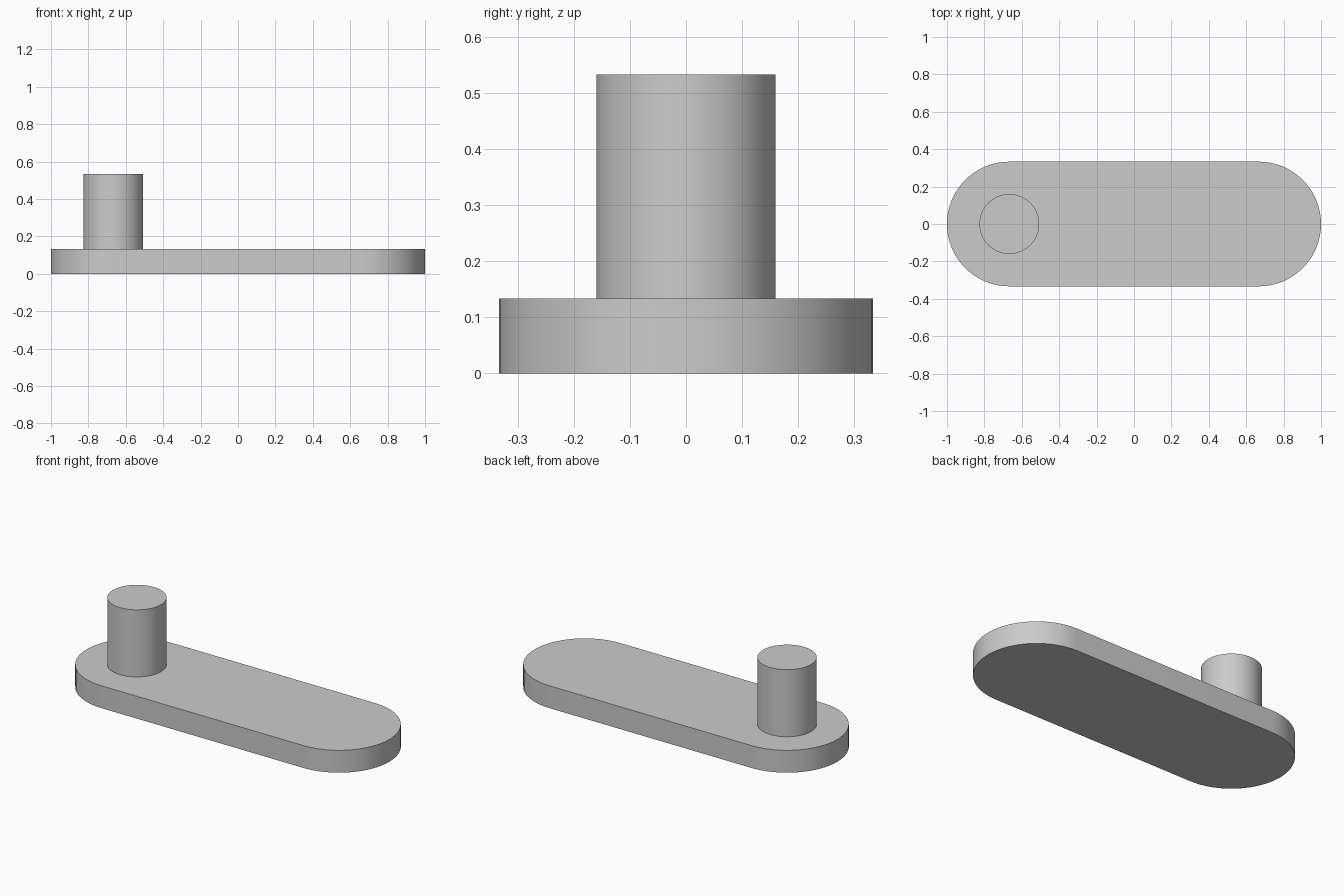
import bpy
import bmesh
from math import cos, sin, pi

cube = bpy.data.objects.get("Cube")
if cube:
    bpy.data.objects.remove(cube, do_unlink=True)

END_R = 1 / 3          # radius of the rounded ends
END_X = 1 - END_R      # centre of each rounded end
THICK = 0.1333
PIN_R = 0.16
PIN_TOP = 0.5333
STEPS = 32             # segments per half circle

grey = bpy.data.materials.new("plain grey")
grey.use_nodes = True
colour = (0.6, 0.6, 0.6, 1)
grey.diffuse_color = colour
grey.node_tree.nodes["Principled BSDF"].inputs["Base Color"].default_value = colour


def arc(cx, radius, start, steps):
    """Points of a half circle, counter-clockwise from the start angle."""
    return [(cx + radius * cos(start + pi * i / steps),
             radius * sin(start + pi * i / steps)) for i in range(steps + 1)]


def extrude_outline(name, outline, bottom, top):
    """Closed solid from a flat outline, smooth round its curved sides."""
    bm = bmesh.new()
    base = bm.faces.new([bm.verts.new((x, y, bottom)) for x, y in outline])
    result = bmesh.ops.extrude_face_region(bm, geom=[base], use_keep_orig=True)
    verts = [g for g in result["geom"] if isinstance(g, bmesh.types.BMVert)]
    bmesh.ops.translate(bm, verts=verts, vec=(0, 0, top - bottom))
    bmesh.ops.recalc_face_normals(bm, faces=bm.faces)
    mesh = bpy.data.meshes.new(name)
    bm.to_mesh(mesh)
    bm.free()
    mesh.materials.append(grey)
    obj = bpy.data.objects.new(name, mesh)
    bpy.context.collection.objects.link(obj)
    bpy.ops.object.select_all(action="DESELECT")
    obj.select_set(True)
    bpy.context.view_layer.objects.active = obj
    bpy.ops.object.shade_smooth_by_angle(angle=pi / 6)
    return obj


# Flat arm with two rounded ends
arm = arc(END_X, END_R, -pi / 2, STEPS) + arc(-END_X, END_R, pi / 2, STEPS)
extrude_outline("arm_plate", arm, 0, THICK)

# Upright pin over the right end
pin = arc(-END_X, PIN_R, 0, STEPS)[:-1] + arc(-END_X, PIN_R, pi, STEPS)[:-1]
extrude_outline("handle_pin", pin, THICK, PIN_TOP)
